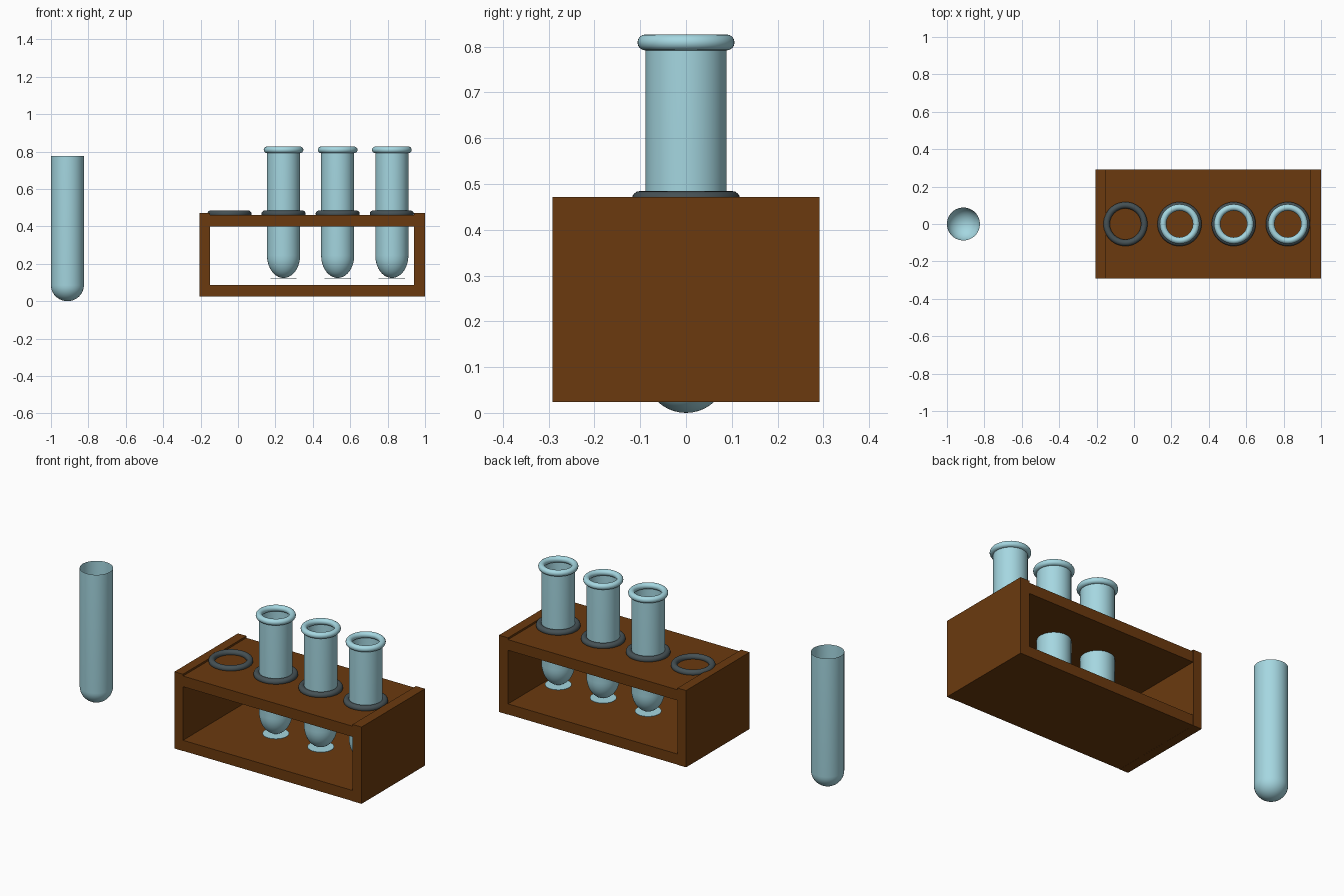
import bpy, bmesh, math

if "Cube" in bpy.data.objects:
    bpy.data.objects.remove(bpy.data.objects["Cube"])


def material(name, rgb):
    m = bpy.data.materials.new(name)
    m.diffuse_color = (*rgb, 1)
    m.use_nodes = True
    m.node_tree.nodes["Principled BSDF"].inputs["Base Color"].default_value = m.diffuse_color
    return m


WOOD = material("brown wood", (0.147, 0.042, 0.0045))
GLASS = material("pale blue glass", (0.376, 0.679, 0.752))
RUBBER = material("dark grey rubber", (0.060, 0.082, 0.090))


def finish(obj, name, mat, smooth=True):
    obj.name = name
    obj.data.materials.append(mat)
    if smooth:
        for p in obj.data.polygons:
            p.use_smooth = True
    return obj


def box(name, x0, x1, y, z0, z1):
    bpy.ops.mesh.primitive_cube_add(size=1, location=((x0 + x1) / 2, 0, (z0 + z1) / 2))
    o = bpy.context.object
    o.scale = (x1 - x0, 2 * y, z1 - z0)
    return finish(o, name, WOOD, False)


def ring(name, x, z, major, minor, mat):
    bpy.ops.mesh.primitive_torus_add(location=(x, 0, z), major_radius=major, minor_radius=minor,
                                     major_segments=48, minor_segments=16)
    return finish(bpy.context.object, name, mat)


def lathe(name, x, profile, mat, steps=48):
    """Turn an (r, z) profile, starting on the axis, around z."""
    bm = bmesh.new()
    vs = [bm.verts.new((r, 0, z)) for r, z in profile]
    es = [bm.edges.new(pair) for pair in zip(vs, vs[1:])]
    bmesh.ops.spin(bm, geom=vs + es, cent=(0, 0, 0), axis=(0, 0, 1),
                   angle=2 * math.pi, steps=steps, use_duplicate=False)
    bmesh.ops.remove_doubles(bm, verts=bm.verts, dist=1e-5)
    # point all faces outward
    bmesh.ops.recalc_face_normals(bm, faces=bm.faces)
    side = max(bm.faces, key=lambda f: f.calc_area())
    c = side.calc_center_median()
    if side.normal.x * c.x + side.normal.y * c.y < 0:
        bmesh.ops.reverse_faces(bm, faces=bm.faces)
    me = bpy.data.meshes.new(name)
    bm.to_mesh(me)
    bm.free()
    o = bpy.data.objects.new(name, me)
    bpy.context.collection.objects.link(o)
    o.location.x = x
    return finish(o, name, mat)


def round_bottom(r, z, h, n=10):
    """Quarter ellipse from the axis at z up to radius r at z + h."""
    return [(r * math.sin(a), z + h * (1 - math.cos(a)))
            for a in (math.pi / 2 * i / n for i in range(n + 1))]


# Rack: two end panels with shelves between them, open front and back
box("left_panel", -0.205, -0.15, 0.292, 0.024, 0.471)
box("right_panel", 0.942, 1.0, 0.292, 0.024, 0.471)
box("top_board", -0.15, 0.942, 0.291, 0.398, 0.460)
box("bottom_board", -0.15, 0.942, 0.291, 0.0245, 0.086)

# Rubber collars, the first one empty, and tubes with rolled rims
for i in range(4):
    x = -0.046 + 0.2895 * i
    ring(f"collar_{i}", x, 0.467, 0.1005, 0.0175, RUBBER)
    if i:
        lathe(f"rack_tube_{i}", x, round_bottom(0.0885, 0.124, 0.12) + [(0.0885, 0.809)], GLASS)
        ring(f"tube_rim_{i}", x, 0.809, 0.0885, 0.0175, GLASS)
        # thin foot disc under the tube
        bpy.ops.mesh.primitive_cylinder_add(vertices=32, radius=0.07, depth=0.003, location=(x, 0, 0.12))
        finish(bpy.context.object, f"tube_foot_{i}", GLASS, False)

# Loose tube standing beside the rack, open at the top
lathe("loose_tube", -0.912, round_bottom(0.088, 0.0, 0.085) + [(0.088, 0.775)], GLASS)
